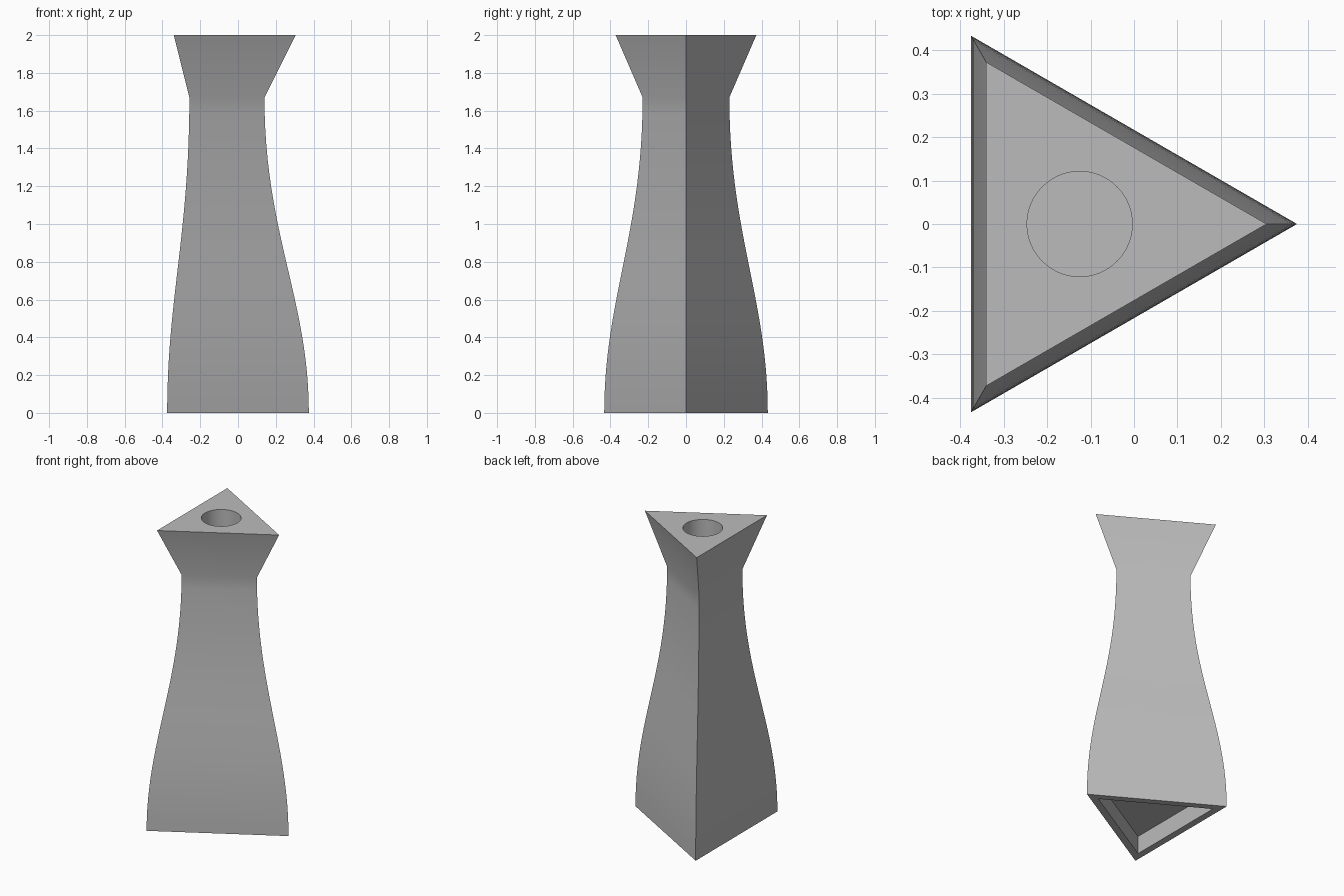
import bpy
import bmesh
import math
from mathutils import Vector, geometry

cube = bpy.data.objects.get("Cube")
if cube:
    bpy.data.objects.remove(cube, do_unlink=True)

AXIS_X = -0.125
NECK_Z, TOP_Z = 1.67, 2.0

grey = bpy.data.materials.new("matte grey")
grey.use_nodes = True
grey.diffuse_color = (0.5, 0.5, 0.5, 1)
grey.node_tree.nodes["Principled BSDF"].inputs["Base Color"].default_value = (0.5, 0.5, 0.5, 1)


def loft(name, profile, sides, x=AXIS_X):
    """Closed prism through (radius, z) rings, first corner towards +x."""
    bm = bmesh.new()
    rings = []
    for r, z in profile:
        angles = [math.tau * i / sides for i in range(sides)]
        rings.append([bm.verts.new((x + r * math.cos(a), r * math.sin(a), z)) for a in angles])
    for low, high in zip(rings, rings[1:]):
        for i in range(sides):
            j = (i + 1) % sides
            bm.faces.new((low[i], low[j], high[j], high[i]))
    bm.faces.new(rings[0][::-1])
    bm.faces.new(rings[-1])
    mesh = bpy.data.meshes.new(name)
    bm.to_mesh(mesh)
    bm.free()
    mesh.materials.append(grey)
    obj = bpy.data.objects.new(name, mesh)
    bpy.context.collection.objects.link(obj)
    return obj


def carve(target, cutter):
    cutter.hide_render = True
    mod = target.modifiers.new("carve", "BOOLEAN")
    mod.operation = "DIFFERENCE"
    mod.solver = "EXACT"
    mod.object = cutter
    bpy.ops.object.modifier_apply(modifier=mod.name)
    bpy.data.objects.remove(cutter, do_unlink=True)


# Three-sided body: S-curved flanks, then a straight flare above the neck
curve = geometry.interpolate_bezier(
    Vector((0.5, 0)), Vector((0.5, 0.6)), Vector((0.265, 0.95)), Vector((0.265, NECK_Z)), 25)
profile = [(p.x, p.y) for p in curve] + [(0.43, TOP_Z)]
vase = loft("vase_body", profile, 3)
bpy.ops.object.select_all(action="DESELECT")
vase.select_set(True)
bpy.context.view_layer.objects.active = vase

# Deep round bore from the top
carve(vase, loft("bore_cutter", [(0.121, 0.9), (0.121, TOP_Z + 0.1)], 64))
# Triangular recess under the base
carve(vase, loft("recess_cutter", [(0.41, -0.1), (0.41, 0.12)], 3))
# Small round socket in the recess, near the +x corner
carve(vase, loft("socket_cutter", [(0.05, 0.08), (0.05, 0.3)], 32, x=0.125))

bpy.ops.object.shade_smooth_by_angle(angle=math.radians(30))
